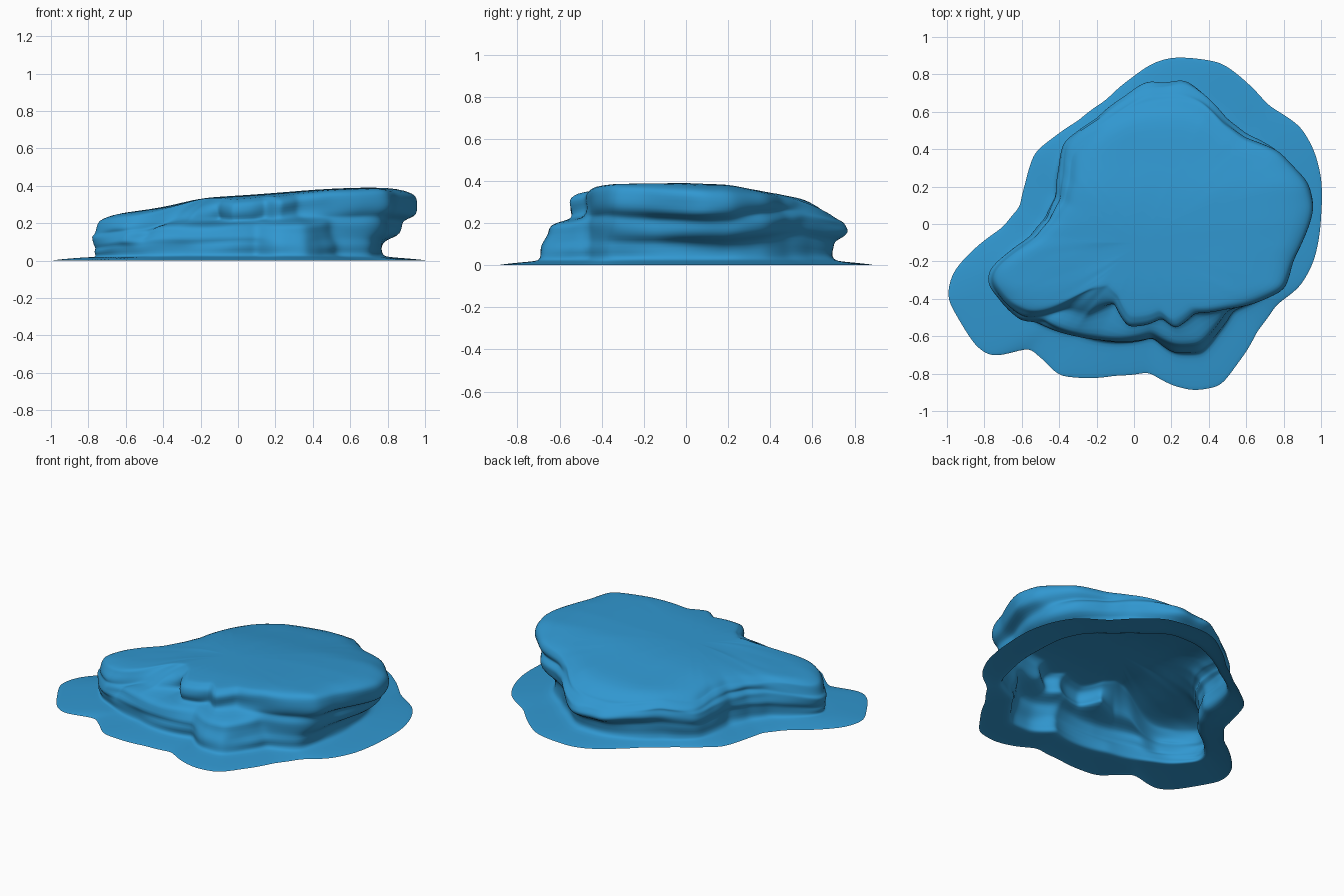
import bpy, bmesh, math
from mathutils import Vector, noise

if "Cube" in bpy.data.objects:
    bpy.data.objects.remove(bpy.data.objects["Cube"])

N = 180                     # samples around each outline
CX, CY = 0.05, -0.10        # pole the outlines are measured from

skirt = [(1, .05), (1, .25), (.96, .4), (.89, .52), (.72, .63), (.6, .76), (.47, .86), (.33, .885), (.2, .89),
         (.1, .86), (0, .79), (-.15, .66), (-.3, .55), (-.42, .47), (-.53, .38), (-.58, .22), (-.61, .09),
         (-.7, -.02), (-.85, -.13), (-.97, -.26), (-1, -.39), (-.93, -.52), (-.83, -.67), (-.73, -.72),
         (-.66, -.69), (-.57, -.65), (-.48, -.73), (-.4, -.81), (-.32, -.82), (-.1, -.81), (.08, -.79),
         (.2, -.86), (.32, -.89), (.46, -.865), (.55, -.75), (.66, -.57), (.76, -.43), (.89, -.33), (.96, -.2)]
foot = [(.77, .05), (.75, .25), (.68, .38), (.55, .48), (.42, .59), (.3, .69), (.1, .69), (-.05, .63),
        (-.2, .53), (-.37, .41), (-.41, .15), (-.47, .02), (-.55, -.08), (-.76, -.25), (-.77, -.32),
        (-.65, -.46), (-.56, -.5), (-.3, -.59), (.1, -.6), (.21, -.69), (.36, -.69), (.45, -.58),
        (.53, -.46), (.7, -.38), (.75, -.2)]
ledge = [(.88, .08), (.86, .25), (.77, .39), (.6, .48), (.5, .56), (.37, .7), (.27, .77), (.16, .75),
         (.07, .765), (-.05, .68), (-.2, .57), (-.38, .44), (-.4, .3), (-.42, .15), (-.47, .03), (-.55, -.07),
         (-.77, -.24), (-.78, -.32), (-.65, -.47), (-.58, -.53), (-.5, -.5), (-.3, -.59), (-.2, -.61),
         (.1, -.59), (.22, -.65), (.35, -.64), (.42, -.56), (.5, -.46), (.7, -.39), (.76, -.34), (.8, -.15)]
crown = [(.96, .08), (.92, .22), (.84, .31), (.77, .39), (.6, .46), (.48, .54), (.36, .66), (.25, .69),
         (.1, .68), (-.05, .63), (-.2, .52), (-.34, .40), (-.36, .25), (-.39, .13), (-.46, .02), (-.55, -.09),
         (-.76, -.25), (-.77, -.31), (-.67, -.43), (-.57, -.48), (-.42, -.46), (-.28, -.37), (-.16, -.35),
         (-.1, -.42), (-.03, -.54), (.08, -.53), (.15, -.5), (.22, -.56), (.33, -.48), (.5, -.46), (.7, -.4),
         (.8, -.35), (.85, -.2), (.9, -.1)]


def interp(table, t):
    for (a, va), (b, vb) in zip(table, table[1:]):
        if t <= b:
            return va + (vb - va) * max(0, (t - a) / (b - a))
    return table[-1][1]


def radii(points):
    """Outline as N radii around the pole, lightly smoothed."""
    tau = 2 * math.pi
    polar = sorted((math.atan2(y - CY, x - CX) % tau, math.hypot(x - CX, y - CY)) for x, y in points)
    polar = [(polar[-1][0] - tau, polar[-1][1])] + polar + [(polar[0][0] + tau, polar[0][1])]
    r = [interp(polar, i * tau / N) for i in range(N)]
    return [(r[i - 1] + 2 * r[i] + r[(i + 1) % N]) / 4 for i in range(N)]


def at(i, r):
    a = i * 2 * math.pi / N
    return CX + r * math.cos(a), CY + r * math.sin(a)


def top_height(x, y):
    """Sloping plateau, low on the left and falling away at the back."""
    rise = interp([(-.78, .22), (-.65, .255), (-.4, .285), (-.2, .335), (.1, .355), (.3, .37),
                   (.5, .388), (.8, .392), (.95, .37)], x)
    drop = interp([(-.55, .025), (-.35, .005), (0, 0), (.2, .008), (.35, .035), (.55, .05),
                   (.62, .07), (.7, .10)], y)
    return rise - drop


def rim_drop(i, s):
    """Rounds the plateau down towards the back and left rims."""
    return .022 * lift[i] * max(0, (s - .8) / .2) ** 2


S, F, L, C = map(radii, (skirt, foot, ledge, crown))
degrees = [i * 360 / N for i in range(N)]
# soft: crown wall becomes a slope; lift: ledge sits higher up the wall
soft = [interp([(20, 0), (55, .75), (180, .75), (205, .6), (232, .8), (245, 0)], d) for d in degrees]
lift = [interp([(20, 0), (55, 1), (175, 1), (195, 0)], d) for d in degrees]
bm = bmesh.new()
rings = []


def add_ring(coords):
    ring = [bm.verts.new(c) for c in coords]
    if rings:
        for i in range(N):
            j = (i + 1) % N
            bm.faces.new((rings[-1][i], rings[-1][j], ring[j], ring[i]))
    rings.append(ring)


# Ground skirt
for t, z in ((0, 0), (.03, .003), (.5, .013), (.9, .019)):
    add_ring([(*at(i, S[i] + (F[i] - S[i]) * t), z) for i in range(N)])

# Layered walls: weights of foot, ledge, crown; radial offset; share of local height; roughness
layers = [(1, 0, 0, .005, .075, 0), (1, 0, 0, -.005, .12, .3), (1, 0, 0, .005, .22, .8), (.8, .2, 0, -.008, .30, 1),
          (.35, .65, 0, .0, .36, 1), (0, 1, 0, .0, .45, .7), (0, 1, 0, .0, .53, .7), (0, .85, .15, -.01, .59, 1),
          (0, .25, .75, -.02, .635, 1), (0, 0, 1, -.01, .68, 1), (0, 0, 1, .0, .77, 1), (0, 0, 1, .0, .88, .6),
          (0, 0, 1, -.008, .95, .3), (0, 0, 1, -.035, .99, 0)]
for wf, wl, wc, off, share, rough in layers:
    ring = []
    for i in range(N):
        h = top_height(*at(i, C[i])) - rim_drop(i, 1)
        r = wf * F[i] + wl * L[i] + wc * C[i] + off
        if share > .53:
            slope = L[i] + (C[i] - .03 - L[i]) * ((share - .53) / .47) ** 1.3
            r += (slope - r) * soft[i]
        k = share + .75 * lift[i] * share * (1 - share)
        x, y = at(i, r)
        n = noise.noise(Vector((x * 3, y * 3, share * 7)))
        x, y = at(i, r + .026 * rough * n)
        wave = noise.noise(Vector((x * 2.5, y * 2.5, 5))) * .03 * rough * (1 - share)
        ring.append((x, y, k * h + wave))
    add_ring(ring)

# Smooth plateau closing the top
for s in (.9, .78, .6, .4, .2, .07):
    ring = []
    for i in range(N):
        x, y = at(i, C[i] * s)
        ring.append((x, y, top_height(x, y) - rim_drop(i, s)))
    add_ring(ring)
centre = bm.verts.new((CX, CY, top_height(CX, CY)))
for i in range(N):
    bm.faces.new((rings[-1][i], rings[-1][(i + 1) % N], centre))

mesh = bpy.data.meshes.new("flat_rock")
bm.to_mesh(mesh)
bm.free()
rock = bpy.data.objects.new("flat_rock", mesh)
bpy.context.collection.objects.link(rock)
for p in mesh.polygons:
    p.use_smooth = True
sub = rock.modifiers.new("soften", 'SUBSURF')
sub.levels = sub.render_levels = 1

# Stone colour
mat = bpy.data.materials.new("stone_blue")
mat.diffuse_color = (.03, .31, .63, 1)
mat.use_nodes = True
mat.node_tree.nodes["Principled BSDF"].inputs["Base Color"].default_value = mat.diffuse_color
mesh.materials.append(mat)
